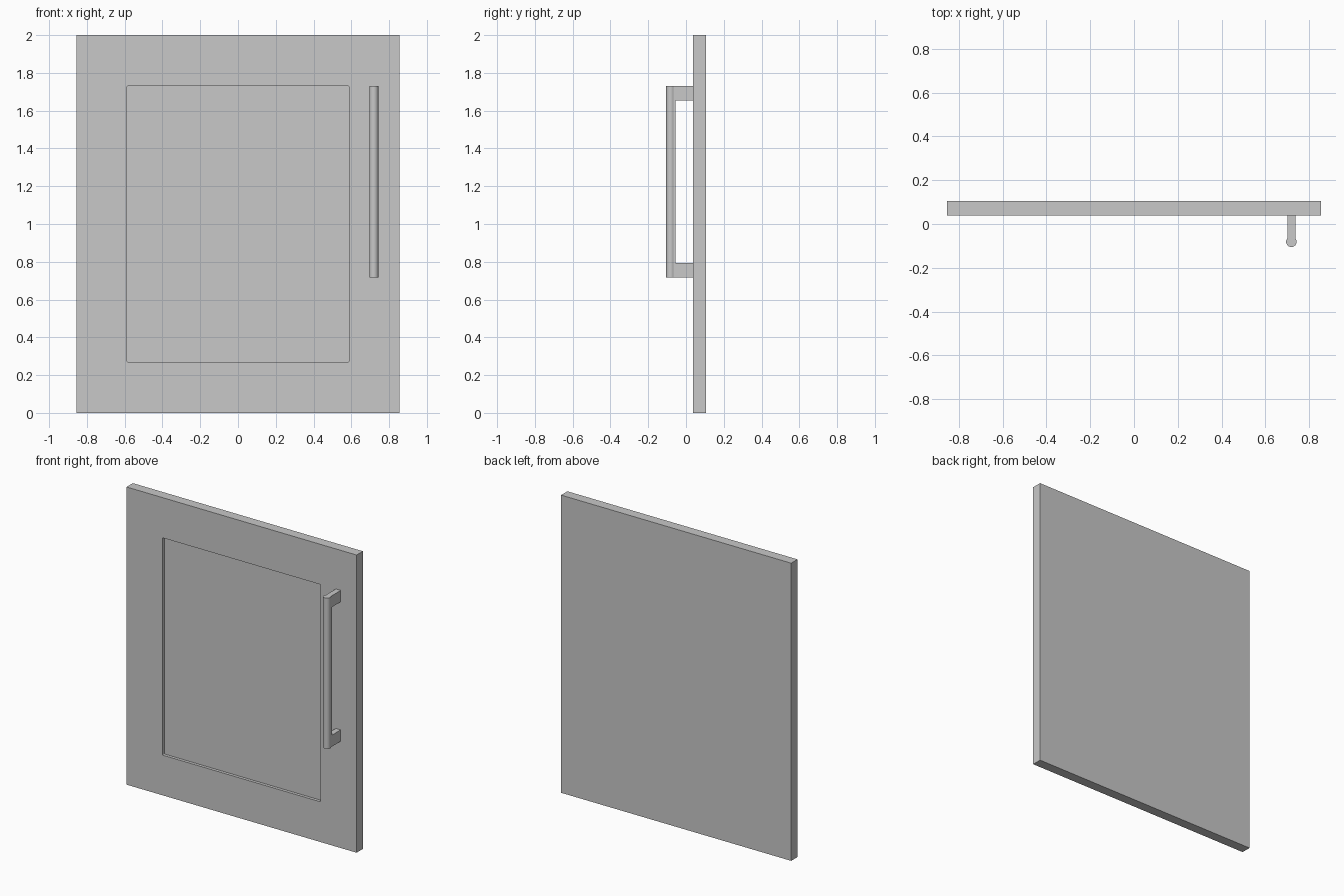
import bpy, bmesh
from mathutils import Matrix

cube = bpy.data.objects.get("Cube")
if cube:
    bpy.data.objects.remove(cube, do_unlink=True)

# One plain grey for everything
grey = bpy.data.materials.new("plain_grey")
grey.use_nodes = True
colour = (0.58, 0.58, 0.58, 1)
grey.diffuse_color = colour
grey.node_tree.nodes["Principled BSDF"].inputs["Base Color"].default_value = colour


def make_object(name, bm):
    bmesh.ops.recalc_face_normals(bm, faces=bm.faces)
    mesh = bpy.data.meshes.new(name)
    bm.to_mesh(mesh)
    bm.free()
    mesh.materials.append(grey)
    obj = bpy.data.objects.new(name, mesh)
    bpy.context.collection.objects.link(obj)
    return obj


def box(low, high):
    bm = bmesh.new()
    bmesh.ops.create_cube(bm, size=1)
    for v in bm.verts:
        for i in range(3):
            v.co[i] = (low[i] + high[i]) / 2 + v.co[i] * (high[i] - low[i])
    return bm


def combine(target, tool, operation):
    mod = target.modifiers.new("combine", 'BOOLEAN')
    mod.operation = operation
    mod.solver = 'EXACT'
    mod.object = tool
    bpy.ops.object.select_all(action='DESELECT')
    target.select_set(True)
    bpy.context.view_layer.objects.active = target
    bpy.ops.object.modifier_apply(modifier=mod.name)
    bpy.data.objects.remove(tool, do_unlink=True)


FRONT, BACK = 0.038, 0.105
RECESS_DEPTH = 0.02

# Door panel with a shallow recess that has slightly rounded corners
door = make_object("door_panel", box((-0.855, FRONT, 0), (0.855, BACK, 2)))
bm = box((-0.588, FRONT - 0.05, 0.27), (0.588, FRONT + RECESS_DEPTH, 1.73))
corners = [e for e in bm.edges if abs(e.verts[0].co.y - e.verts[1].co.y) > 0.01]
bmesh.ops.bevel(bm, geom=corners, offset=0.005, segments=4, profile=0.5, affect='EDGES')
combine(door, make_object("recess_cutter", bm), 'DIFFERENCE')

# Handle bracket: a flat rib with a post at each end, drawn from the side
X, Y, R = 0.719, -0.081, 0.024
BOTTOM, TOP = 0.717, 1.731
HALF, POST, RIB = 0.018, 0.077, -0.055
side = [(Y, BOTTOM), (FRONT, BOTTOM), (FRONT, BOTTOM + POST), (RIB, BOTTOM + POST),
        (RIB, TOP - POST), (FRONT, TOP - POST), (FRONT, TOP), (Y, TOP)]
bm = bmesh.new()
face = bm.faces.new([bm.verts.new((X - HALF, y, z)) for y, z in side])
extruded = bmesh.ops.extrude_face_region(bm, geom=[face])["geom"]
for v in extruded:
    if isinstance(v, bmesh.types.BMVert):
        v.co.x = X + HALF
handle = make_object("door_handle", bm)

# Round grip fused along the front of the bracket
bm = bmesh.new()
bmesh.ops.create_cone(bm, cap_ends=True, segments=32, radius1=R, radius2=R,
                      depth=TOP - BOTTOM,
                      matrix=Matrix.Translation((X, Y, (TOP + BOTTOM) / 2)))
combine(handle, make_object("round_grip", bm), 'UNION')
bpy.ops.object.shade_smooth_by_angle()
